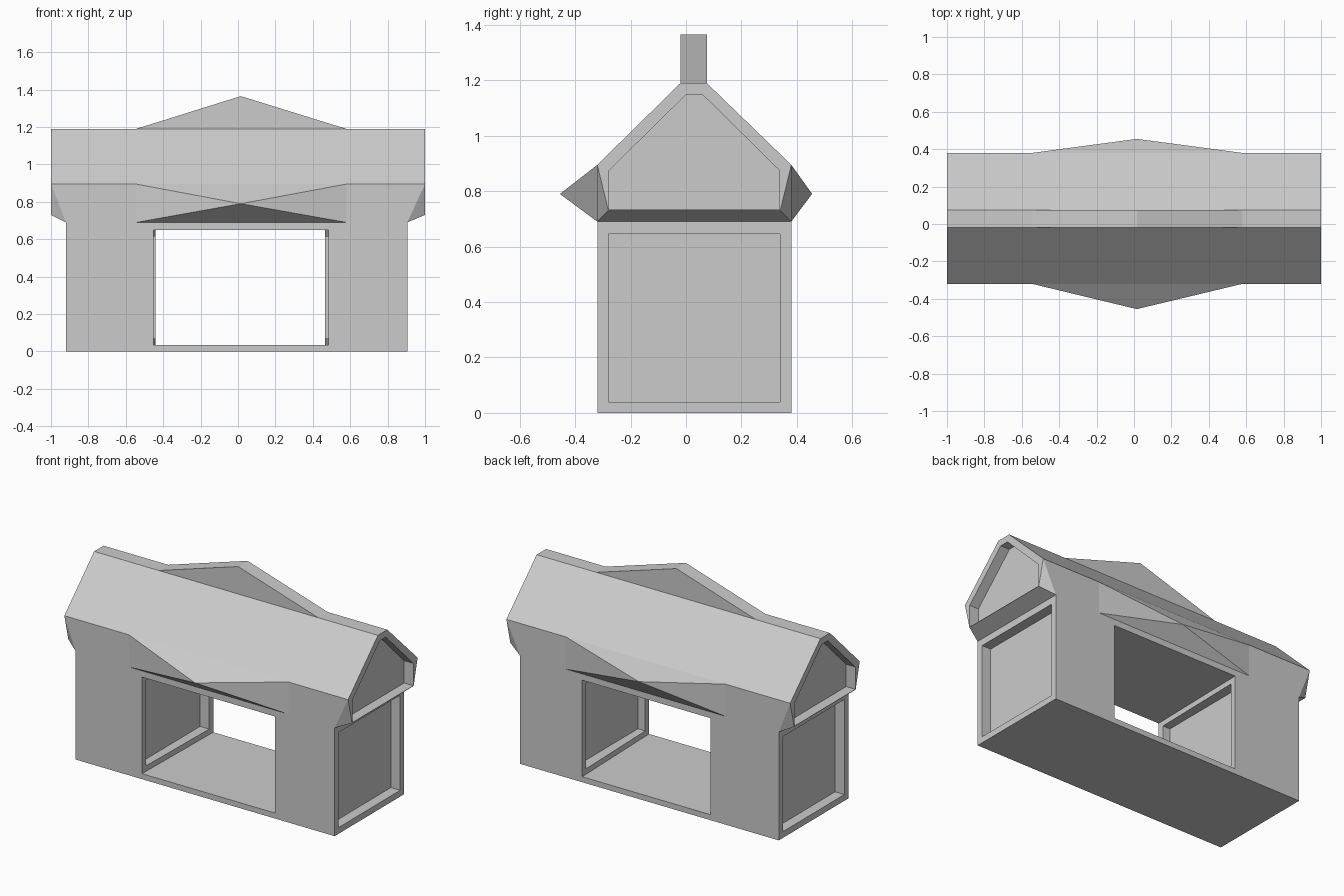
import bpy
import bmesh

cube = bpy.data.objects.get("Cube")
if cube:
    bpy.data.objects.remove(cube, do_unlink=True)

stone = bpy.data.materials.new("pale grey")
stone.use_nodes = True
GREY = (0.6, 0.6, 0.6, 1)
stone.diffuse_color = GREY
stone.node_tree.nodes["Principled BSDF"].inputs["Base Color"].default_value = GREY

# Main measures
FRONT, BACK = -0.32, 0.38
LEFT, RIGHT = 0.905, -0.92
WALL_TOP, EAVE, RIDGE = 0.69, 0.895, 1.19
RIDGE_Y = (-0.02, 0.075)
BULGE_X = (-0.545, 0.58)
MID = 0.015
DEPTH = 0.065


def hull(name, points):
    """Convex solid around a few points, with flat faces."""
    bm = bmesh.new()
    verts = [bm.verts.new(p) for p in points]
    bmesh.ops.convex_hull(bm, input=verts)
    bmesh.ops.dissolve_limit(bm, angle_limit=0.002, verts=bm.verts, edges=bm.edges)
    bmesh.ops.recalc_face_normals(bm, faces=bm.faces)
    mesh = bpy.data.meshes.new(name)
    bm.to_mesh(mesh)
    bm.free()
    mesh.materials.append(stone)
    obj = bpy.data.objects.new(name, mesh)
    bpy.context.collection.objects.link(obj)
    return obj


def box(name, xs, ys, zs):
    return hull(name, [(x, y, z) for x in xs for y in ys for z in zs])


def carve(obj, cutter):
    """Subtract a helper solid, then remove it."""
    cutter.hide_render = True
    mod = obj.modifiers.new("carve", 'BOOLEAN')
    mod.operation = 'DIFFERENCE'
    mod.solver = 'EXACT'
    mod.object = cutter
    bpy.context.view_layer.objects.active = obj
    bpy.ops.object.modifier_apply(modifier=mod.name)
    bpy.data.objects.remove(cutter, do_unlink=True)


# Walls with a passage that narrows slightly towards the back
walls = box("walls", (RIGHT, LEFT), (FRONT, BACK), (0, WALL_TOP))
passage = [(x, y, z) for y, xs in ((FRONT - 0.01, (-0.453, 0.485)), (BACK + 0.01, (-0.44, 0.465)))
           for x in xs for z in (0.035, 0.65)]
carve(walls, hull("passage_cutter", passage))

# Sunken panels on the outer ends and on the passage sides
PANEL_Y = (FRONT + 0.04, BACK - 0.04)
for xs in ((LEFT - DEPTH, LEFT + 0.1), (RIGHT - 0.1, RIGHT + DEPTH)):
    carve(walls, box("end_cutter", xs, PANEL_Y, (0.04, 0.645)))
for xs in ((0.4, 0.47 + DEPTH), (-0.44 - DEPTH, -0.4)):
    carve(walls, box("side_cutter", xs, PANEL_Y, (0.07, 0.615)))

# Roof with overhanging gables
roof_points = [(x, y, WALL_TOP) for x in (RIGHT, LEFT) for y in (FRONT, BACK)]
for x in (-1, 1):
    roof_points += [(x, y, 0.73) for y in PANEL_Y]
    roof_points += [(x, y, EAVE) for y in (FRONT, BACK)]
    roof_points += [(x, y, RIDGE) for y in RIDGE_Y]
roof = hull("roof", roof_points)

# Sunken gable panels
GABLE = ((-0.277, 0.733), (-0.277, 0.875), (0, 1.148),
         (0.06, 1.148), (0.337, 0.875), (0.337, 0.733))
for side in (-1, 1):
    carve(roof, hull("gable_cutter", [(side * x, y, z) for x in (1 - DEPTH, 1.1) for y, z in GABLE]))

# Pointed eaves, front and back
for name, wall_y, tip_y in (("front_eave", FRONT, -0.455), ("back_eave", BACK, 0.455)):
    hull(name, [(x, wall_y, z) for x in BULGE_X for z in (WALL_TOP, EAVE)] + [(MID, tip_y, 0.79)])

# Ridge crest
hull("ridge_crest", [(x, y, z) for y in RIDGE_Y
                     for x, z in ((BULGE_X[0], RIDGE), (MID, 1.365), (BULGE_X[1], RIDGE))])
